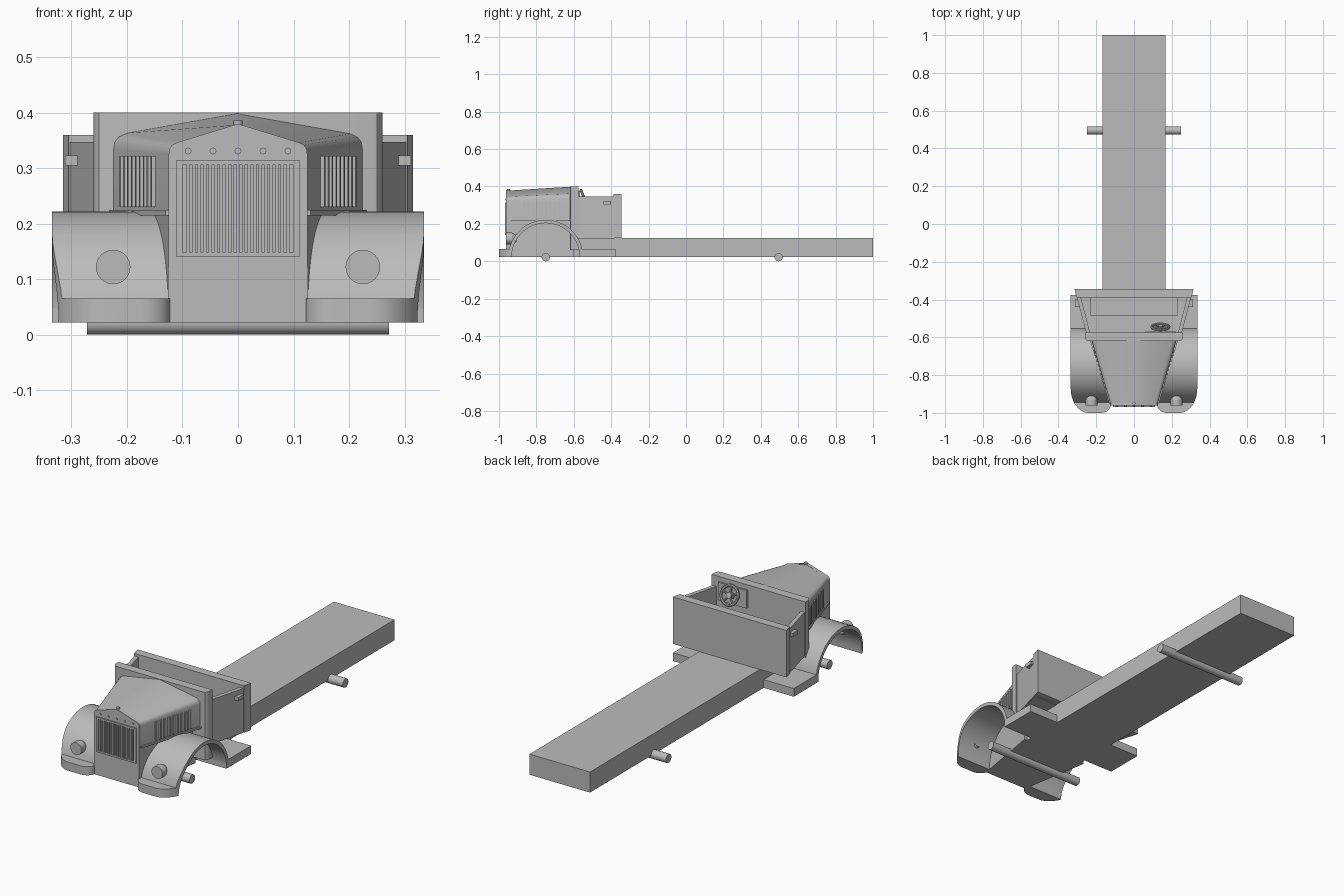
import bpy, bmesh, math
from mathutils import Vector, Matrix

if "Cube" in bpy.data.objects:
    bpy.data.objects.remove(bpy.data.objects["Cube"])

grey = bpy.data.materials.new("plain grey")
grey.diffuse_color = (0.5, 0.5, 0.5, 1)
grey.use_nodes = True
grey.node_tree.nodes["Principled BSDF"].inputs["Base Color"].default_value = grey.diffuse_color


def finish(name, bm):
    bmesh.ops.recalc_face_normals(bm, faces=bm.faces)
    me = bpy.data.meshes.new(name)
    bm.to_mesh(me)
    bm.free()
    ob = bpy.data.objects.new(name, me)
    bpy.context.collection.objects.link(ob)
    me.materials.append(grey)
    bpy.ops.object.select_all(action='DESELECT')
    ob.select_set(True)
    bpy.context.view_layer.objects.active = ob
    bpy.ops.object.shade_smooth_by_angle(angle=math.radians(32))
    return ob


def loft(name, a, b):
    """Solid between two matching outlines of 3D points."""
    bm = bmesh.new()
    va = [bm.verts.new(p) for p in a]
    vb = [bm.verts.new(p) for p in b]
    n = len(va)
    bm.faces.new(va)
    bm.faces.new(vb[::-1])
    for i in range(n):
        j = (i + 1) % n
        bm.faces.new((va[i], vb[i], vb[j], va[j]))
    return finish(name, bm)


def plan(name, pts, z0, z1):
    return loft(name, [(x, y, z0) for x, y in pts], [(x, y, z1) for x, y in pts])


def box(name, x0, x1, y0, y1, z0, z1):
    return plan(name, [(x0, y0), (x1, y0), (x1, y1), (x0, y1)], z0, z1)


def cyl(name, p, q, r, r2=None, seg=32):
    p, q = Vector(p), Vector(q)
    d = q - p
    bm = bmesh.new()
    m = Matrix.Translation((p + q) / 2) @ d.to_track_quat('Z', 'Y').to_matrix().to_4x4()
    bmesh.ops.create_cone(bm, cap_ends=True, segments=seg, radius1=r,
                          radius2=r if r2 is None else r2, depth=d.length, matrix=m)
    return finish(name, bm)


def both(pts):
    """Half outline mirrored across x = 0."""
    return pts + [(-p[0],) + tuple(p[1:]) for p in reversed(pts) if abs(p[0]) > 1e-6]


# Chassis and axles
box("chassis", -.168, .168, -.625, 1.0, .022, .125)
cyl("front_axle", (-.272, -.75, .022), (.272, -.75, .022), .022)
cyl("rear_axle", (-.25, .495, .022), (.25, .495, .022), .022)

# Hood: tapered, with a peaked roof and rounded shoulders
front = [(.125, .215), (.125, .325), (.1235, .335), (.119, .342), (.111, .346), (0, .378)]
back = [(.23, .215), (.23, .335), (.228, .348), (.221, .357), (.208, .363), (0, .40)]
loft("hood", [(x, -.95, z) for x, z in both(front)],
     [(x, -.60, z) for x, z in both(back)])
plan("lower_body", both([(.125, -.95), (.185, -.60)]), .022, .216)

# Radiator shell, grille and rivets
shell = [(.126, .022)] + front[1:5] + [(0, .38)]
loft("radiator_shell", [(x, -.962, z) for x, z in both(shell)],
     [(x, -.945, z) for x, z in both(shell)])
for s in (-1, 1):
    box("grille_side", s * .105 - .006, s * .105 + .006, -.968, -.955, .14, .315)
for z in (.14, .307):
    box("grille_rail", -.111, .111, -.968, -.955, z, z + .008)
for i in range(19):
    x = -.09 + i * .01
    box("grille_bar", x - .003, x + .003, -.967, -.955, .145, .31)
for i in range(-2, 3):
    cyl("rivet", (i * .045, -.966, .331), (i * .045, -.955, .331), .006, seg=16)
cyl("radiator_cap", (0, -.95, .37), (0, -.95, .386), .008, seg=16)

# Cowl behind the hood, with rounded front edges
plan("cowl", both([(.26, -.575), (.26, -.598), (.257, -.609), (.25, -.617), (.238, -.62)]),
     .06, .40)

# Cab: floor, back wall, seat
plan("cab_floor", both([(.25, -.58), (.30, -.38)]), .122, .135)
plan("cab_back", both([(.305, -.388), (.315, -.345)]), .125, .36)
box("seat", -.23, .23, -.485, -.38, .13, .22)

# Dashboard plate and steering wheel
box("dashboard_plate", .06, .22, -.58, -.566, .285, .375)
c, axis = Vector((.14, -.545, .338)), Vector((0, .93, .36))
rot = axis.to_track_quat('Z', 'Y').to_matrix()
bm = bmesh.new()
N, M = 32, 8
ring = [[bm.verts.new(c + rot @ Vector(((.046 + .007 * math.cos(b)) * math.cos(a),
                                        (.046 + .007 * math.cos(b)) * math.sin(a),
                                        .007 * math.sin(b))))
         for b in (math.tau * j / M for j in range(M))]
        for a in (math.tau * i / N for i in range(N))]
for i in range(N):
    for j in range(M):
        k, l = (i + 1) % N, (j + 1) % M
        bm.faces.new((ring[i][j], ring[k][j], ring[k][l], ring[i][l]))
finish("steering_wheel", bm)
for i in range(5):
    a = math.tau * i / 5 + math.pi / 2
    cyl("wheel_spoke", c, c + rot @ Vector((.045 * math.cos(a), .045 * math.sin(a), 0)), .005, seg=8)
cyl("wheel_hub", c - axis * .035, c + axis * .008, .014, seg=16)

# Fender side profile: arch with a flat front lip
cy, cz, R, r = -.75, .022, .2, .182
prof = [(-1.0, .022), (-1.0, .065)]
for i in range(33):
    a = math.radians(167.6 * (1 - i / 32))
    prof.append((cy + R * math.cos(a), cz + R * math.sin(a)))
for i in range(33):
    a = math.pi * i / 32
    prof.append((cy + r * math.cos(a), cz + r * math.sin(a)))

for s in (-1, 1):
    side = "right" if s > 0 else "left"
    fender = loft(side + "_fender", [(s * .122, y, z) for y, z in prof],
                  [(s * .335, y, z) for y, z in prof])
    # Round the fender corners in plan
    corner = [(.335, -.5), (.335, -.87)]
    for i in range(1, 13):
        a = math.pi / 2 * i / 12
        corner.append((.24 + .095 * math.cos(a), -.87 - .13 * math.sin(a)))
    for i in range(9):
        a = math.pi / 2 * i / 8
        corner.append((.175 - .053 * math.sin(a), -.955 - .045 * math.cos(a)))
    corner.append((.11, -.5))
    cutter = plan("cutter", [(s * x, y) for x, y in corner], -.1, .4)
    cutter.hide_render = True
    mod = fender.modifiers.new("rounding", 'BOOLEAN')
    mod.operation, mod.object, mod.solver = 'INTERSECT', cutter, 'EXACT'
    bpy.ops.object.select_all(action='DESELECT')
    fender.select_set(True)
    bpy.context.view_layer.objects.active = fender
    bpy.ops.object.modifier_apply(modifier=mod.name)
    bpy.data.objects.remove(cutter)
    bpy.ops.object.shade_smooth_by_angle(angle=math.radians(32))

    # Running board
    x0, x1 = sorted((s * .16, s * .335))
    box(side + "_running_board", x0, x1, -.57, -.375, .022, .063)

    # Headlight: flat front, narrowing back
    cyl(side + "_headlight", (s * .225, -.962, .122), (s * .225, -.93, .122), .031)
    cyl(side + "_headlight_back", (s * .225, -.93, .122), (s * .225, -.905, .122), .031, .018)

    # Slanted door and its handle
    plan(side + "_door", [(s * x, y) for x, y in
         ((.252, -.58), (.305, -.38), (.283, -.38), (.232, -.58))], .125, .347)
    x0, x1 = sorted((s * .285, s * .312))
    box(side + "_door_handle", x0, x1, -.44, -.40, .305, .323)

    # Hood moulding and louvres following the taper
    def w(y):
        return .125 + .105 * (y + .95) / .35
    plan(side + "_hood_moulding", [(s * x, y) for x, y in
         ((w(-.95) - .01, -.95), (w(-.95) + .006, -.95), (w(-.6) + .008, -.6), (w(-.6) - .02, -.6))],
         .215, .225)
    for i in range(9):
        y = -.865 + i * .0235
        plan(side + "_louvre", [(s * x, yy) for x, yy in
             ((w(y) - .005, y - .006), (w(y) + .005, y - .006),
              (w(y) + .007, y + .006), (w(y) - .005, y + .006))], .23, .322)
